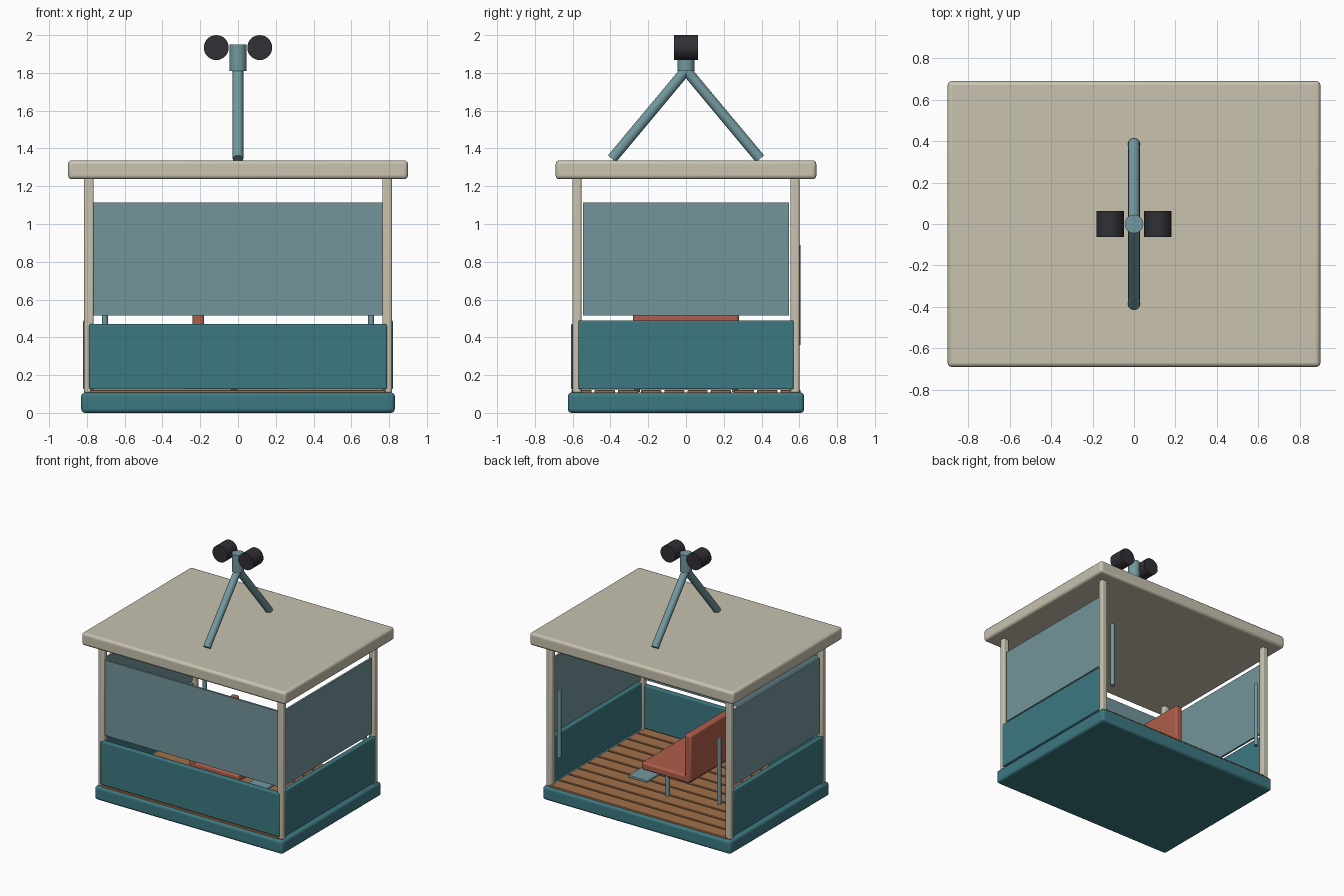
import bpy
from mathutils import Vector

cube = bpy.data.objects.get("Cube")
if cube:
    bpy.data.objects.remove(cube, do_unlink=True)


def material(name, rgb):
    m = bpy.data.materials.new(name)
    m.use_nodes = True
    m.diffuse_color = (*rgb, 1)
    for n in m.node_tree.nodes:
        if n.type == 'BSDF_PRINCIPLED':
            n.inputs["Base Color"].default_value = (*rgb, 1)
    return m


TEAL = material("teal", (0.045, 0.19, 0.22))
GLASS = material("grey_blue_glass", (0.17, 0.30, 0.33))
STEEL = material("pale_blue_steel", (0.17, 0.32, 0.35))
CREAM = material("cream", (0.58, 0.54, 0.43))
RED = material("brick_red", (0.43, 0.11, 0.07))
WOOD = material("brown_wood", (0.35, 0.16, 0.07))
CHARCOAL = material("charcoal", (0.03, 0.03, 0.037))


def finish(ob, name, mat, bevel):
    ob.name = name
    ob.data.materials.append(mat)
    if bevel:
        mod = ob.modifiers.new("rounded_edges", 'BEVEL')
        mod.width = bevel
        mod.segments = 3
        mod.limit_method = 'ANGLE'
    bpy.ops.object.shade_smooth_by_angle()
    return ob


def box(name, mat, x, y, z, bevel=0.0):
    """Box given by its (low, high) range on each axis."""
    ranges = (x, y, z)
    bpy.ops.mesh.primitive_cube_add(size=1, location=[(a + b) / 2 for a, b in ranges])
    ob = bpy.context.object
    ob.scale = [b - a for a, b in ranges]
    bpy.ops.object.transform_apply(location=False, rotation=False, scale=True)
    return finish(ob, name, mat, bevel)


def rod(name, mat, start, end, radius, bevel=0.0):
    """Cylinder between two points."""
    a, b = Vector(start), Vector(end)
    bpy.ops.mesh.primitive_cylinder_add(vertices=32, radius=radius, depth=(b - a).length,
                                        location=(a + b) / 2)
    ob = bpy.context.object
    ob.rotation_euler = (b - a).to_track_quat('Z', 'Y').to_euler()
    return finish(ob, name, mat, bevel)


def span(a, b, side):
    """Range mirrored to the given side."""
    return tuple(sorted((a * side, b * side)))


SIDES = (("left", 1), ("right", -1))

# Base and roof
box("base", TEAL, (-0.83, 0.83), (-0.625, 0.625), (0, 0.108), 0.02)
box("roof", CREAM, (-0.9, 0.9), (-0.69, 0.69), (1.237, 1.337), 0.02)

# Floor boards running across the cabin
BOARDS, REACH, GAP = 10, 0.615, 0.016
pitch = 2 * REACH / BOARDS
for i in range(BOARDS):
    low = -REACH + i * pitch
    box(f"floor_board_{i + 1}", WOOD, (-0.78, 0.78),
        (low + GAP / 2, low + pitch - GAP / 2), (0.1, 0.121), 0.004)

# Corner posts, side walls, side windows and door handles
for label, s in SIDES:
    for end, t in (("back", 1), ("front", -1)):
        box(f"{label}_{end}_post", CREAM, span(0.764, 0.815, s), span(0.554, 0.6, t),
            (0.105, 1.245), 0.01)
    box(f"{label}_wall", TEAL, span(0.78, 0.82, s), (-0.57, 0.57), (0.125, 0.49), 0.008)
    box(f"{label}_window", GLASS, span(0.782, 0.798, s), (-0.545, 0.545), (0.515, 1.115))
    rod(f"{label}_handle", STEEL, (0.705 * s, 0.59, 0.36), (0.705 * s, 0.59, 0.89), 0.016)

# Front wall and window
box("front_wall", TEAL, (-0.788, 0.788), (-0.61, -0.57), (0.125, 0.47), 0.008)
box("front_window", GLASS, (-0.765, 0.765), (-0.588, -0.572), (0.515, 1.115))

# Seat with backrest, legs and footrest
box("seat_cushion", RED, (-0.23, 0.2), (-0.28, 0.28), (0.275, 0.335), 0.015)
box("seat_back", RED, (-0.24, -0.18), (-0.28, 0.28), (0.29, 0.66), 0.015)
box("footrest", STEEL, (0.155, 0.32), (-0.27, 0.27), (0.175, 0.195), 0.005)
for label, s in SIDES:
    rod(f"seat_{label}_leg", STEEL, (-0.02, 0.26 * s, 0.11), (-0.02, 0.26 * s, 0.29), 0.016)

# Hanger: two sloping arms, a hub and two rollers
for end, t in (("back", 1), ("front", -1)):
    rod(f"hanger_{end}_arm", STEEL, (0, 0.392 * t, 1.345), (0, 0, 1.815), 0.028)
rod("hanger_hub", STEEL, (0, 0, 1.81), (0, 0, 1.95), 0.045)
for label, s in SIDES:
    rod(f"{label}_roller", CHARCOAL, (0.115 * s, -0.0625, 1.934), (0.115 * s, 0.0625, 1.934), 0.066)
